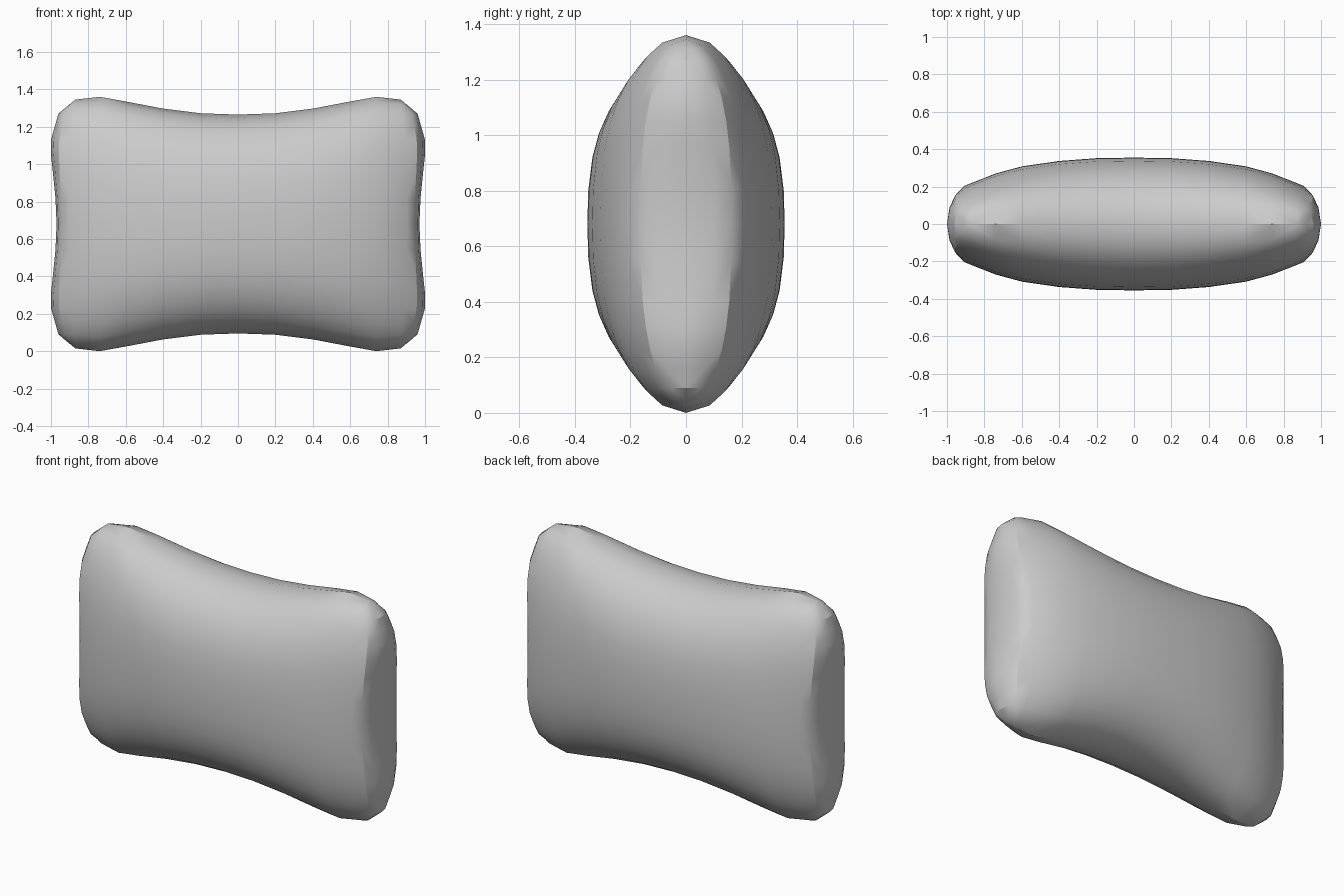
import bpy, bmesh
from math import sqrt

if "Cube" in bpy.data.objects:
    bpy.data.objects.remove(bpy.data.objects["Cube"])

MID_Z = 0.68

# Cross-section rings along the length: x, half height, half thickness
RINGS = [(0, .585, .355), (.2, .592, .352), (.4, .617, .337),
         (.6, .655, .308), (.74, .68, .27)]
# Height rows with the outline of the end: fraction of height, rim x, rim z offset
ROWS = [(0, .97, 0), (.2, .976, .14), (.41, .99, .28), (.56, 1.0, .37),
        (.69, 1.0, .45), (.8, .98, .52), (.89, .96, .59),
        (.96, .915, .628), (1, .87, .665)]
# Steps across the end, from its crease to the middle rim
END_STEPS = [1, .8, .5, 0]


def bulge(b):
    return sqrt(max(0, 1 - b ** 2.6))


def row_points(b, rim_x, rim_z):
    pts = [(x, w * bulge(b), h * b) for x, h, w in RINGS]
    crease_x, crease_z = .905 - .035 * b * b, .665 * b
    for s in END_STEPS:
        k = sqrt(1 - s * s)
        pts.append((crease_x + (rim_x - crease_x) * k, .205 * bulge(b) * s,
                    crease_z + (rim_z - crease_z) * k))
    return pts


# One eighth of the cushion
bm = bmesh.new()
grid = [[bm.verts.new(p) for p in row_points(*r)] for r in ROWS]
for lo, hi in zip(grid, grid[1:]):
    for i in range(len(lo) - 1):
        bm.faces.new((lo[i], hi[i], hi[i + 1], lo[i + 1]))
bmesh.ops.remove_doubles(bm, verts=bm.verts, dist=.0005)
mesh = bpy.data.meshes.new("cushion")
bm.to_mesh(mesh)
bm.free()

cushion = bpy.data.objects.new("cushion", mesh)
bpy.context.collection.objects.link(cushion)
bpy.context.view_layer.objects.active = cushion
cushion.select_set(True)

# Mirror to the full cushion
mirror = cushion.modifiers.new("mirror", 'MIRROR')
mirror.use_axis = (True, True, True)
mirror.merge_threshold = .0005
bpy.ops.object.modifier_apply(modifier=mirror.name)

# Stand on the ground, face outward, shade smooth
bm = bmesh.new()
bm.from_mesh(cushion.data)
bmesh.ops.translate(bm, verts=bm.verts, vec=(0, 0, MID_Z))
bmesh.ops.recalc_face_normals(bm, faces=bm.faces)
bm.to_mesh(cushion.data)
bm.free()
bpy.ops.object.shade_smooth_by_angle()
